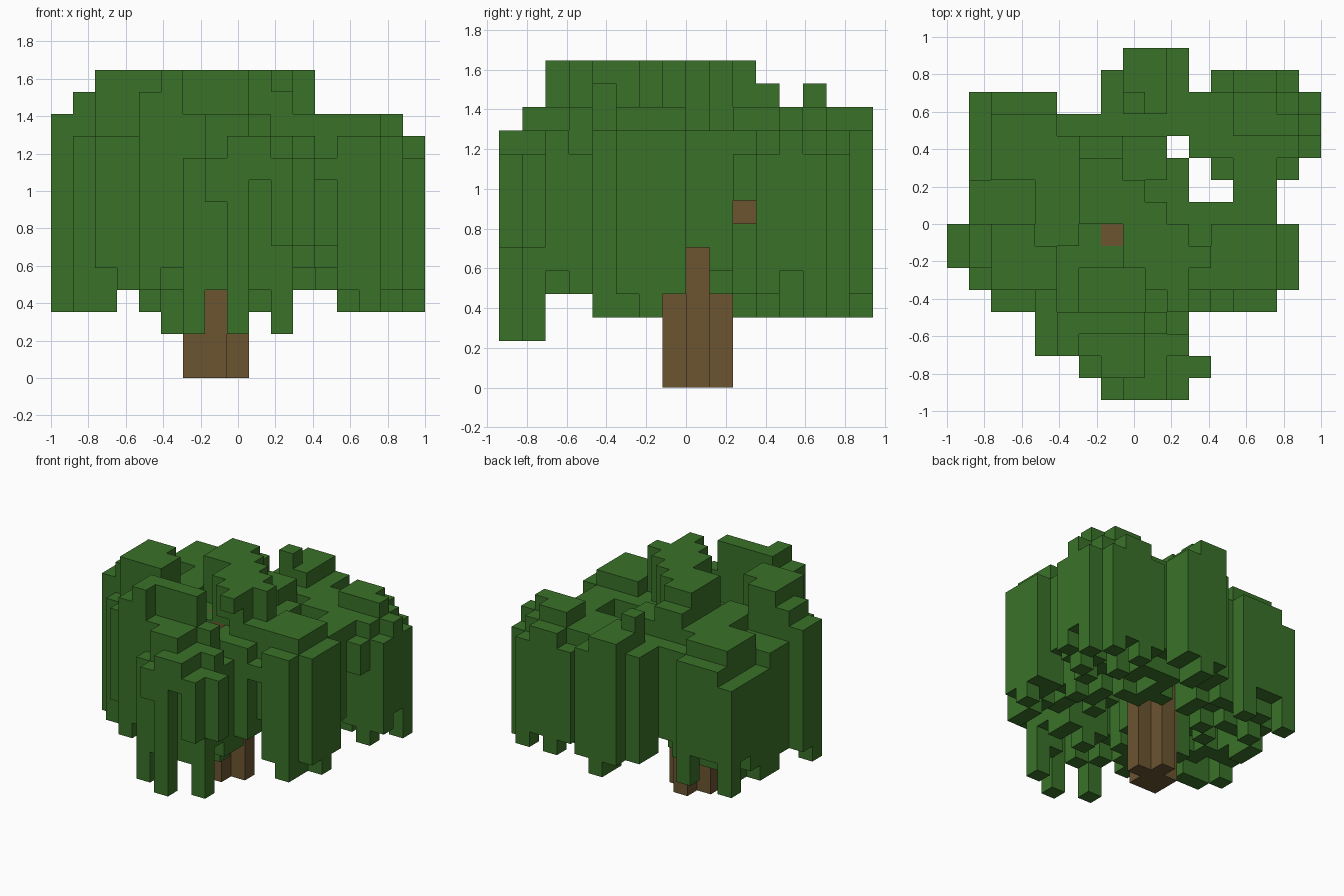
import bpy, bmesh, random
from mathutils import Vector

cube = bpy.data.objects.get("Cube")
if cube:
    bpy.data.objects.remove(cube, do_unlink=True)

random.seed(7)
U = 2 / 17                      # block size
NX, NY = 17, 16                 # grid columns and rows
SIDES = [Vector(s) for s in ((1, 0, 0), (-1, 0, 0), (0, 1, 0),
                             (0, -1, 0), (0, 0, 1), (0, 0, -1))]


def material(name, color):
    mat = bpy.data.materials.new(name)
    mat.use_nodes = True
    mat.diffuse_color = color
    bsdf = mat.node_tree.nodes["Principled BSDF"]
    bsdf.inputs["Base Color"].default_value = color
    bsdf.inputs["Roughness"].default_value = 1.0
    return mat


def block_object(name, cells, mat):
    """Skin a set of grid cells and merge the flat areas."""
    bm = bmesh.new()
    for cell in cells:
        middle = Vector(cell) + Vector((0.5, 0.5, 0.5))
        for n in SIDES:
            if tuple(int(c) for c in Vector(cell) + n) in cells:
                continue
            a = Vector((n.y, n.z, n.x)) / 2
            b = n.cross(a)
            corners = [middle + n / 2 + p for p in (a + b, b - a, -a - b, a - b)]
            bm.faces.new([bm.verts.new(((p.x - NX / 2) * U, (p.y - NY / 2) * U, p.z * U))
                          for p in corners])
    bmesh.ops.remove_doubles(bm, verts=bm.verts, dist=U / 100)
    bmesh.ops.recalc_face_normals(bm, faces=bm.faces)
    bmesh.ops.dissolve_limit(bm, angle_limit=0.01, verts=bm.verts, edges=bm.edges)
    mesh = bpy.data.meshes.new(name)
    bm.to_mesh(mesh)
    bm.free()
    mesh.materials.append(mat)
    obj = bpy.data.objects.new(name, mesh)
    bpy.context.collection.objects.link(obj)
    return obj


leaf_green = material("leaf green", (0.042, 0.168, 0.022, 1))
bark_brown = material("bark brown", (0.150, 0.090, 0.031, 1))

# Trunk, the branch that carries the back of the crown, and a front limb
trunk = {(i, j, k) for i, j in ((6, 7), (7, 7), (6, 8), (7, 8), (8, 8), (7, 9))
         for k in range(10)}
branch = {(i, 10, 7) for i in range(7, 11)}
limb = {(7, 7, 10), (8, 7, 10), (8, 6, 10)}

# Crown outline: row, first column, last column
OUTLINE = [(0, 7, 10), (1, 6, 11), (2, 4, 10), (3, 4, 10), (4, 2, 14), (5, 1, 15),
           (6, 0, 15), (7, 0, 15), (8, 1, 14), (9, 1, 10), (9, 13, 14), (10, 1, 10),
           (10, 12, 15), (11, 1, 9), (11, 11, 16), (12, 1, 16), (13, 1, 4),
           (13, 7, 16), (14, 7, 10), (14, 12, 15), (15, 8, 10)]
crown = {(i, j) for j, a, b in OUTLINE for i in range(a, b + 1)}

# Crown tops: first and last column, first and last row, height
TOPS = [
    # front tuft
    (7, 8, 1, 2, 12), (6, 6, 2, 2, 12), (4, 4, 2, 4, 13), (5, 5, 2, 3, 14),
    (6, 8, 3, 3, 14), (9, 9, 3, 3, 12), (6, 8, 4, 5, 10),
    # right shoulder
    (0, 0, 6, 7, 12), (1, 1, 6, 7, 13), (2, 3, 5, 7, 14), (4, 4, 5, 6, 14),
    (4, 5, 7, 8, 12),
    # central ridge
    (4, 5, 9, 11, 12), (8, 9, 10, 11, 12), (6, 7, 11, 11, 13), (6, 7, 8, 10, 14),
    (8, 8, 6, 9, 14), (9, 9, 6, 8, 14), (10, 10, 5, 7, 14), (11, 11, 6, 6, 14),
    # left shoulder and back tufts
    (11, 11, 5, 5, 12), (12, 14, 5, 7, 12), (2, 4, 10, 12, 12), (1, 1, 10, 13, 10),
    (8, 9, 13, 15, 12), (8, 8, 13, 13, 13), (13, 14, 12, 13, 12), (15, 15, 12, 12, 12)]
top = {c: 11 for c in crown}
for i0, i1, j0, j1, height in TOPS:
    for c in crown:
        if i0 <= c[0] <= i1 and j0 <= c[1] <= j1:
            top[c] = height
# Lower steps along the rim
for c in ((16, 11), (16, 13), (12, 14), (15, 14), (12, 10), (15, 10), (6, 1), (7, 0),
          (10, 0), (10, 1), (11, 1), (10, 3), (12, 4)):
    top[c] = 10

# Crown undersides: curtains round the rim, uneven strands inside
bottom = {}
for i, j in sorted(crown):
    rim = any((i + a, j + b) not in crown for a in (-1, 0, 1) for b in (-1, 0, 1))
    bottom[i, j] = random.choice((4, 4, 5) if rim else (4, 5, 6, 7))

# Keep the trunk in sight from the side
for i, j in crown:
    if j == 8 and i > 8:
        bottom[i, j] = max(bottom[i, j], 6)
    if j == 10 and i > 9:
        bottom[i, j] = 8

# Openings between the front strands
bottom.update({(7, 0): 8, (9, 0): 9, (10, 0): 6, (11, 1): 6, (12, 4): 9, (9, 1): 4,
               (16, 12): 5})

# Long strands
for c in ((0, 6), (1, 5), (2, 5), (4, 4), (1, 9), (1, 10), (1, 13), (4, 13), (2, 11),
          (9, 4), (9, 14), (9, 15), (14, 4), (14, 5), (15, 6), (13, 14), (15, 14),
          (15, 11), (16, 13), (13, 12)):
    bottom[c] = 3
for c in ((6, 1), (8, 0), (10, 1), (5, 8)):
    bottom[c] = 2

leaves = {(i, j, k) for i, j in crown for k in range(bottom[i, j], top[i, j])}
# Overhanging tips of the ridge
leaves |= {(9, 5, 12), (9, 5, 13), (10, 4, 13)}

block_object("trunk", trunk, bark_brown)
block_object("branch", branch, bark_brown)
block_object("limb", limb, bark_brown)
block_object("leaf_crown", leaves - trunk - branch - limb, leaf_green)
